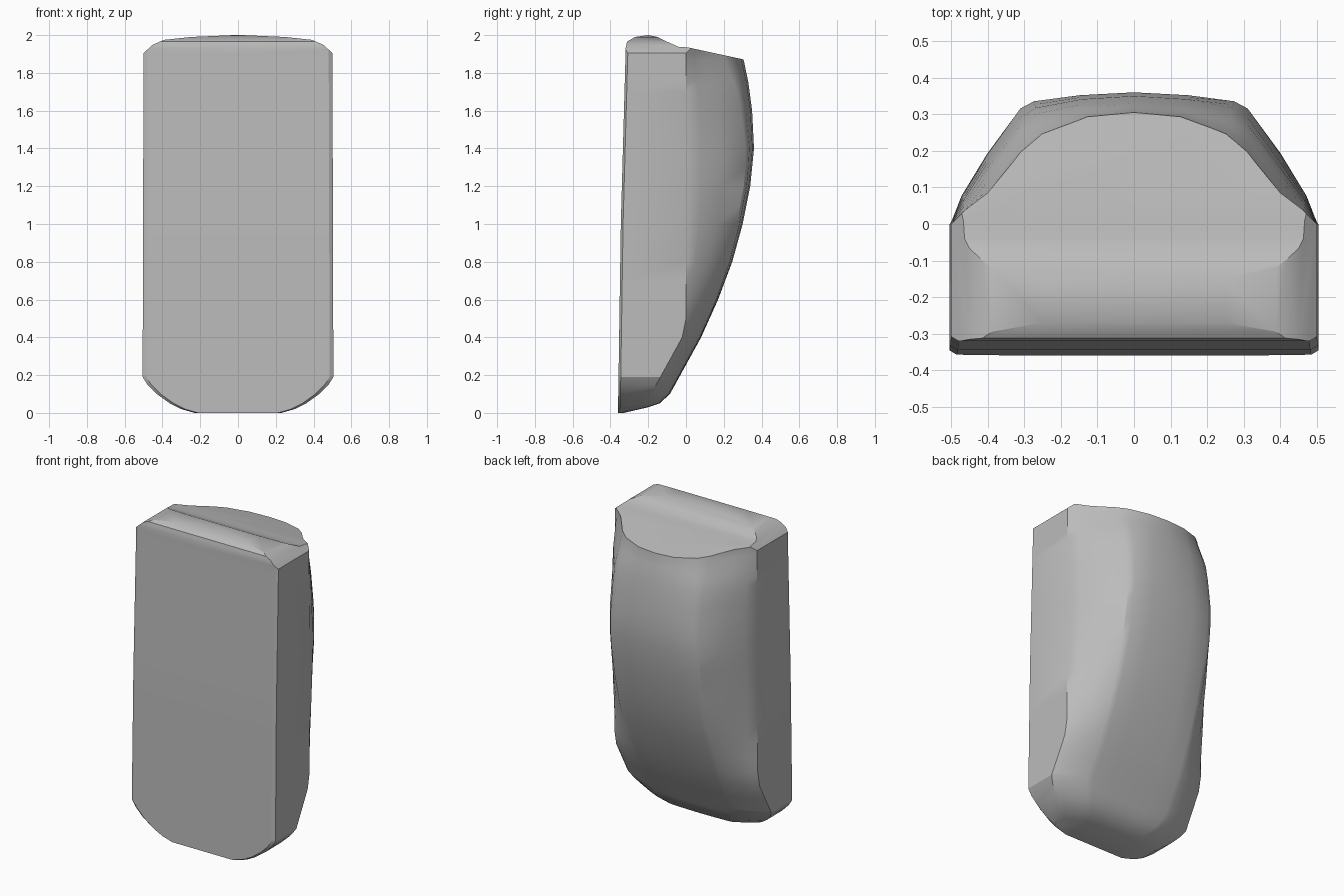
import bpy, bmesh
from mathutils import Vector

cube = bpy.data.objects.get("Cube")
if cube:
    bpy.data.objects.remove(cube, do_unlink=True)

grey = bpy.data.materials.new("mid grey")
grey.use_nodes = True
grey.diffuse_color = (0.5, 0.5, 0.5, 1)
grey.node_tree.nodes["Principled BSDF"].inputs["Base Color"].default_value = grey.diffuse_color


def sample(table, t):
    """Linear lookup in a list of (key, value) pairs."""
    for (a, u), (b, v) in zip(table, table[1:]):
        if t <= b:
            return u + (v - u) * max(0, t - a) / (b - a)
    return table[-1][1]


def make_object(name, bm):
    bmesh.ops.recalc_face_normals(bm, faces=bm.faces[:])
    mesh = bpy.data.meshes.new(name)
    bm.to_mesh(mesh)
    bm.free()
    mesh.materials.append(grey)
    obj = bpy.data.objects.new(name, mesh)
    bpy.context.collection.objects.link(obj)
    return obj


def prism(name, points, direction):
    """Extrude a closed outline both ways along a direction."""
    bm = bmesh.new()
    face = bm.faces.new([bm.verts.new(Vector(p) - Vector(direction)) for p in points])
    grown = bmesh.ops.extrude_face_region(bm, geom=[face], use_keep_orig=True)["geom"]
    bmesh.ops.translate(bm, vec=Vector(direction) * 2,
                        verts=[g for g in grown if isinstance(g, bmesh.types.BMVert)])
    obj = make_object(name, bm)
    obj.hide_render = True
    return obj


# Height tables for the half width and the bulging back
half_width = [(0, 0.23), (0.02, 0.3), (0.05, 0.36), (0.1, 0.43),
              (0.15, 0.48), (0.19, 0.505), (1.9, 0.5)]
back_line = [(0, -0.33), (0.03, -0.2), (0.05, -0.14), (0.1, -0.085), (0.2, -0.03),
             (0.4, 0.08), (0.6, 0.17), (0.8, 0.245), (1.0, 0.3), (1.2, 0.34),
             (1.4, 0.36), (1.6, 0.35), (1.75, 0.33), (1.87, 0.305)]
front_line = [(0, -0.36), (1, -0.345), (1.9, -0.32)]

# Normalised back curve: angular at mid height, rounder at the top
angular = [(1, 0), (0.94, 0.22), (0.8, 0.55), (0.62, 0.9), (0.55, 0.945), (0.3, 0.98), (0, 1)]
rounded = [(1, 0), (0.92, 0.13), (0.8, 0.28), (0.62, 0.64), (0.5, 0.8), (0.25, 0.96), (0, 1)]


def section(z):
    w, yf, yb = (sample(t, z) for t in (half_width, front_line, back_line))
    ys = max(yf + 0.014, min(0, yb - 0.1))
    blend = sample([(1.3, 0), (1.7, 0.35), (1.9, 1)], z)
    half = [(0, yf), (w - 0.02, yf), (w, yf + 0.012)]
    for (ax, ay), (rx, ry) in zip(angular, rounded):
        half.append((w * (ax + (rx - ax) * blend),
                     ys + (yb - ys) * (ay + (ry - ay) * blend)))
    return half + [(-x, y) for x, y in half[-2:0:-1]]


# Main body: loft of the horizontal sections
levels = sorted({k for k, v in half_width + back_line} | {i / 10 for i in range(21)} | {2.06})
bm = bmesh.new()
rings = [[bm.verts.new((x, y, z)) for x, y in section(z)] for z in levels]
for low, high in zip(rings, rings[1:]):
    for i in range(len(low)):
        j = (i + 1) % len(low)
        bm.faces.new((low[i], low[j], high[j], high[i]))
bm.faces.new(rings[0])
bm.faces.new(rings[-1])
body = make_object("rounded_body", bm)

# Top trimming: front ridge with sloping rear plateau, and crowned corners
ridge = [(-0.6, -0.1), (-0.6, 1.9), (-0.322, 1.92), (-0.312, 1.965), (-0.27, 1.99), (-0.2, 2.0),
         (-0.15, 1.99), (-0.1, 1.965), (-0.04, 1.938), (0.01, 1.935), (0.31, 1.87),
         (0.6, 1.8), (0.6, -0.1)]
crown = [(0.6, -0.1), (0.6, 1.83), (0.5, 1.905), (0.45, 1.95), (0.39, 1.975),
         (0.25, 1.99), (0, 2.001)]
crown += [(-x, z) for x, z in crown[-2::-1]]
cutters = [prism("ridge_cutter", [(0, y, z) for y, z in ridge], (0.8, 0, 0)),
           prism("crown_cutter", [(x, 0, z) for x, z in crown], (0, 0.8, 0))]
for cutter in cutters:
    mod = body.modifiers.new(cutter.name, 'BOOLEAN')
    mod.operation = 'INTERSECT'
    mod.solver = 'EXACT'
    mod.object = cutter

bpy.context.view_layer.update()
final = bpy.data.meshes.new_from_object(body.evaluated_get(bpy.context.evaluated_depsgraph_get()))
body.modifiers.clear()
body.data = final
for cutter in cutters:
    bpy.data.objects.remove(cutter, do_unlink=True)

# Smooth shading with the strong edges kept
bpy.ops.object.select_all(action='DESELECT')
body.select_set(True)
bpy.context.view_layer.objects.active = body
bpy.ops.object.shade_smooth_by_angle(angle=0.5)
